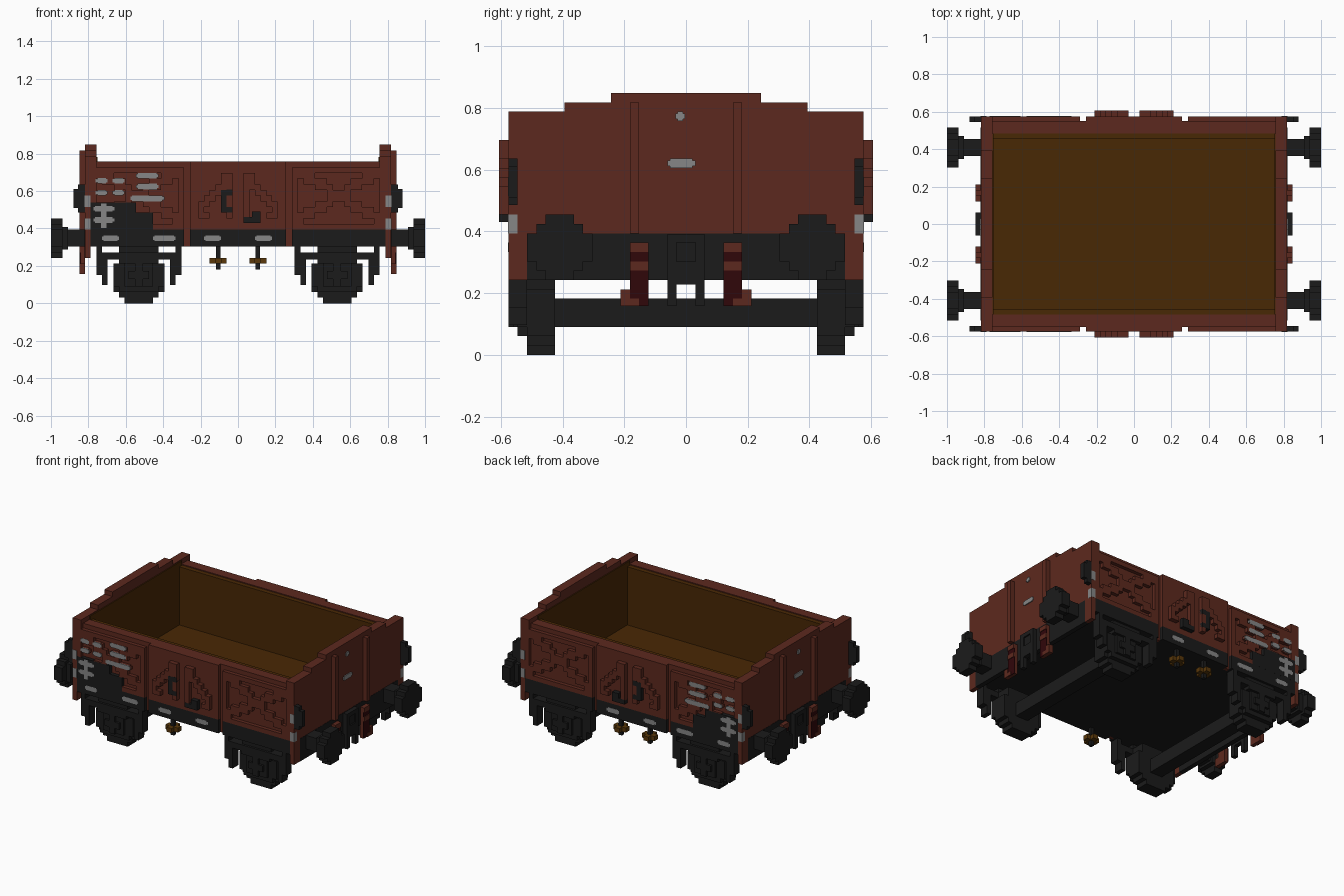
import bpy, bmesh
from mathutils import Matrix, Vector

cube = bpy.data.objects.get("Cube")
if cube:
    bpy.data.objects.remove(cube, do_unlink=True)

U = 1 / 33  # one block


def material(name, rgb):
    m = bpy.data.materials.new(name)
    m.use_nodes = True
    m.diffuse_color = (*rgb, 1)
    m.node_tree.nodes["Principled BSDF"].inputs["Base Color"].default_value = (*rgb, 1)
    m.node_tree.nodes["Principled BSDF"].inputs["Roughness"].default_value = 0.9
    return m


RED = material("rust red", (0.108, 0.022, 0.013))
DARK = material("dark maroon", (0.03, 0.002, 0.003))
BLACK = material("iron black", (0.0108, 0.0108, 0.0108))
GREY = material("marking grey", (0.24, 0.24, 0.24))
BROWN = material("load brown", (0.066, 0.021, 0.0015))
WOOD = material("pedal brown", (0.1, 0.039, 0.003))


def part(name, mat, boxes, mx=False, my=False):
    """One object from boxes (x0, x1, y0, y1, z0, z1) in blocks, optionally mirrored."""
    bm = bmesh.new()
    for sx in ((1, -1) if mx else (1,)):
        for sy in ((1, -1) if my else (1,)):
            for x0, x1, y0, y1, z0, z1 in boxes:
                c = Vector((sx * (x0 + x1), sy * (y0 + y1), z0 + z1)) * U / 2
                s = Vector((x1 - x0, y1 - y0, z1 - z0)) * U
                bmesh.ops.create_cube(bm, size=1, matrix=Matrix.Translation(c) @ Matrix.Diagonal((*s, 1)))
    me = bpy.data.meshes.new(name)
    bm.to_mesh(me)
    bm.free()
    me.materials.append(mat)
    ob = bpy.data.objects.new(name, me)
    bpy.context.collection.objects.link(ob)
    return ob


def pill(x0, x1, z, y0, y1):
    """Dash with clipped corners on the side wall."""
    return [(x0, x1, y0, y1, z - .3, z + .3), (x0 + .3, x1 - .3, y0, y1, z - .5, z + .5)]


# Floor and frame
part("underframe", BLACK, [(-26, 26, -17.5, 17.5, 10, 10.6)])
part("floor", BROWN, [(-25, 25, -16, 16, 10.6, 12)])
part("side_sill", BLACK, [(-26, -9.5, 16, 19, 10, 13), (-8.5, 8.5, 16, 19, 10, 13),
                          (9.5, 26, 16, 19, 10, 13)], my=True)
part("sill_marks", GREY, [b for x0, x1 in ((-24, -21), (-15, -11), (-6, -3), (3, 6))
                          for b in pill(x0, x1, 11.5, 18.8, 19.04)], my=True)
part("end_beam", BLACK, [(26, 27.05, -17, 17, 8, 13)], mx=True)

# Side walls: recessed outer panels with rails, flat door section in the middle
part("side_wall", RED, [(-26, 26, 16, 18.2, 13, 25), (-8.5, 8.5, 18.2, 19, 13, 25)], my=True)
part("groove_post", RED, [(8.5, 9.5, 16, 18.2, 10, 13)], mx=True, my=True)
part("panel_rails", RED, [(9.5, 26, 18.2, 19, 23, 24), (9.5, 26, 18.2, 19, 13, 14),
                          (9.5, 10.5, 18.2, 19, 14, 23), (25, 26, 18.2, 19, 14, 23)], mx=True, my=True)

# Stepped cross braces on the outer panels
brace = []
for i in range(14):
    z = 14 + round(i * 8 / 13)
    x = 10.5 + i * 14.5 / 14
    brace += [(x, x + 1.04, 18.2, 19, z, z + 2), (x, x + 1.04, 18.2, 19, 36 - z, min(38 - z, 24))]
part("cross_brace", RED, brace, mx=True, my=True)

# Doors with raised stepped diagonals
door = [(1, 2, 19, 20, 15, 23), (6, 7, 19, 20, 15, 18), (2, 3, 19, 20, 22, 23), (5, 7, 19, 20, 15, 16)]
door += [(1 + i, 2 + i, 19, 20, 21 - i, 23 - i) for i in range(6)]
part("door_brace", RED, door, mx=True, my=True)
part("door_latch", BLACK, [(-3, -2, 19, 20.02, 16, 20), (-2, -1, 19, 20.02, 19, 20.1), (-2, -1, 19, 20.02, 16, 17),
                           (1, 4, 19, 20.02, 14.2, 15.2), (2.5, 4, 19, 20.02, 15.2, 16.2)], my=True)

# Dark patch and markings on one panel of each side
part("patch", BLACK, [(-26, -18, 18.2, 19.01, 13, 17.8), (-18, -15, 18.2, 19.01, 13, 16)], my=True)
dashes = ((-25.1, -23, 21.6), (-22.1, -20, 21.6), (-18, -14, 22.5), (-18, -14, 20.6),
          (-25.1, -23, 19.5), (-22.1, -20, 19.5), (-19, -13, 18.5))
part("mark_backing", RED, [b for d in dashes for b in pill(*d, 18.2, 18.8)], my=True)
star = [(-24.2, -23.2, 18.8, 19.04, 13.3, 17.6)]
for d in dashes + ((-25.5, -21.8, 14.7), (-25.5, -21.8, 16.7)):
    star += pill(*d, 18.8, 19.04)
part("side_marks", GREY, star, my=True)

# Stepped end walls
part("end_wall", RED, [(25, 27, -19, 19, 13, 26), (25, 27, -13, 13, 26, 27), (25, 27, -8, 8, 27, 28)], mx=True)
part("corner_post", RED, [(26, 27, 17, 19, 8, 13)], mx=True, my=True)
part("end_rib", RED, [(27, 28, 5, 6, 13, 27)], mx=True, my=True)
part("end_marks", GREY, [(27, 27.2, -1.7, .7, 20, 21), (27, 27.2, -2, 1, 20.2, 20.8),
                         (27, 27.2, -1.1, -.1, 25.2, 25.8), (27, 27.2, -.9, -.3, 25, 26)], mx=True)
part("corner_marks", GREY, [(26, 27.04, 18, 19.04, 13, 15), (26, 27.04, 18, 19.04, 17, 19)], mx=True, my=True)
part("lamp_bracket", BLACK, [(27, 28.2, 18, 19, 16, 21), (28, 29, 18, 19, 16.8, 20.2)], mx=True, my=True)

# Inner lining
part("side_lining", BROWN, [(-25, 25, 15, 16, 11, 24.8)], my=True)
part("end_lining", BROWN, [(24.8, 25, -16, 16, 11, 25.8)], mx=True)

# Buffers
buffer = [(27, 31, 12, 15, 10, 13)]
for half_y, half_z in ((1.5, 3.5), (2.5, 2.5), (3.5, 1.5)):
    buffer.append((31, 33, 13.5 - half_y, 13.5 + half_y, 11.5 - half_z, 11.5 + half_z))
buffer.append((30, 31, 11.5, 15.5, 9.5, 13.5))
part("buffer", BLACK, buffer, mx=True, my=True)

# Central hook and coupling steps
part("hook", BLACK, [(27, 28, 1, 2, 5.2, 12.9), (27, 28, -2, -1, 5.2, 12.9), (27, 28, -1, 1, 7.5, 10),
                     (27, 27.7, -1, 1, 10, 12), (27, 28, -1, 1, 12, 12.9)], mx=True)
part("coupling_links", RED, [(27, 28, 4, 6, 11, 12), (27, 28, 4, 6, 9, 10), (27, 28, 6, 7, 5.2, 7),
                             (27, 28, 5, 6, 5.2, 6), (27, 27.7, 4, 6, 5.2, 12)], mx=True, my=True)
part("coupling_core", DARK, [(27.7, 27.85, 4, 6, 10, 11), (27.7, 27.85, 4, 6, 5.2, 9)], mx=True, my=True)

# Wheel sets: wheel, axle box, spring hangers
C = 17.5
wheel = [(C - w, C + w, 14, 17, z0, z1)
         for w, z0, z1 in ((2.5, 0, 1), (3.5, 1, 2), (4.5, 2, 7), (3.5, 7, 9))]
part("wheel", BLACK, wheel, mx=True, my=True)
part("axle", BLACK, [(C - 1.5, C + 1.5, -14, 14, 3, 6)], mx=True)
part("axle_box", BLACK, [(C - 3.5, C + 3.5, 17, 18, 2, 9), (C - 4.5, C + 4.5, 17, 18, 3, 7),
                         (C - 2.5, C + 2.5, 17, 18.5, 3, 8), (C - .7, C + .7, 18, 19, 3, 7),
                         (C - 1.8, C + 1.8, 18, 19, 4.3, 5.7), (C - 3.5, C + 3.5, 17, 19, 7, 9),
                         (C - 3.5, C + 3.5, 17, 18.5, 9, 10)], mx=True, my=True)
hangers = []
for s in (-1, 1):
    for a, b, z0, z1 in ((6.5, 7.5, 5, 10), (5.5, 6.5, 3.2, 9), (3.5, 6.5, 7.7, 9)):
        xs = sorted((C + s * a, C + s * b))
        hangers.append((*xs, 17, 19, z0, z1))
part("spring_hanger", BLACK, hangers, mx=True, my=True)

# Hanging pedals: one at the front, two at the back
for i, (x, s) in enumerate(((-3.5, -1), (-3.5, 1), (3.5, 1))):
    ys = sorted((s * 16, s * 19))
    part(f"pedal_stem_{i + 1}", BLACK, [(x - .4, x + .4, s * 17.5 - .4, s * 17.5 + .4, 6, 10)])
    part(f"pedal_{i + 1}", WOOD, [(x - 1.5, x + 1.5, s * 17.5 - .6, s * 17.5 + .6, 7, 8),
                                  (x - .6, x + .6, *ys, 7, 8)])
